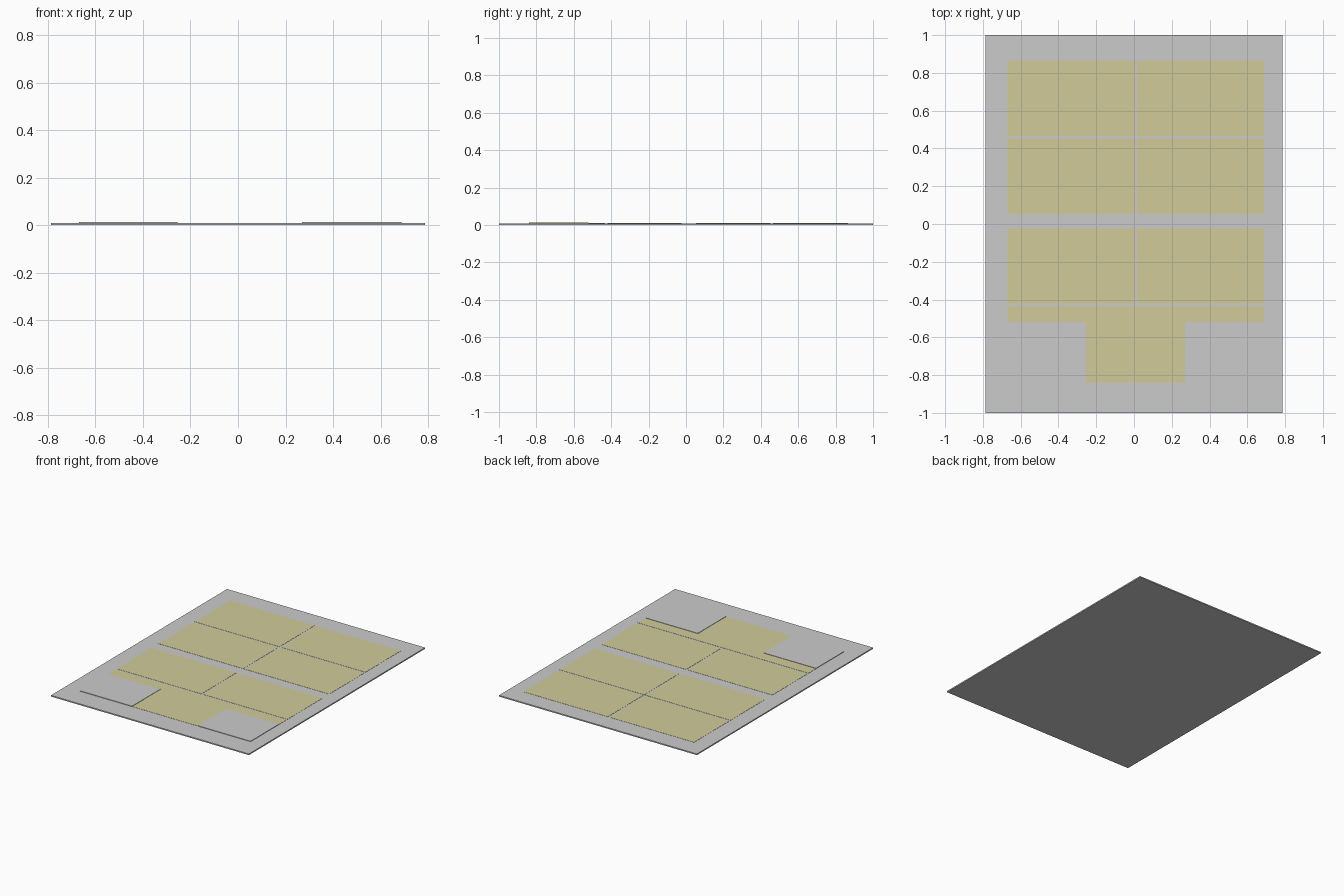
import bpy

if "Cube" in bpy.data.objects:
    bpy.data.objects.remove(bpy.data.objects["Cube"])

olive = bpy.data.materials.new("olive")
olive.diffuse_color = (0.64, 0.60, 0.32, 1)
olive.use_nodes = True
olive.node_tree.nodes["Principled BSDF"].inputs["Base Color"].default_value = olive.diffuse_color


def box(name, x0, x1, y0, y1, z0, z1, mat=None):
    bpy.ops.mesh.primitive_cube_add(
        size=1, location=((x0 + x1) / 2, (y0 + y1) / 2, (z0 + z1) / 2))
    ob = bpy.context.object
    ob.name = name
    ob.scale = (x1 - x0, y1 - y0, z1 - z0)
    bpy.ops.object.transform_apply(location=False, rotation=False, scale=True)
    if mat:
        ob.data.materials.append(mat)
    return ob


BASE, PANEL, PATCH = 0.0088, 0.0100, 0.0125
LEFT, RIGHT = -0.67, 0.688

# Ground slab
box("base_slab", -0.787, 0.787, -1, 1, 0, BASE)

# Three rows of paired panels, separated by thin gaps
rows = [("back", 0.465, 0.865), ("middle", 0.053, 0.452), ("front", -0.421, -0.024)]
for row, y0, y1 in rows:
    for side, x0, x1 in [("left", LEFT, 0.004), ("right", 0.016, RIGHT)]:
        box(f"{row}_panel_{side}", x0, x1, y0, y1, BASE, PANEL, olive)

# Full-width front strip with a grey patch laid over each front corner
box("entry_panel", LEFT, RIGHT, -0.84, -0.434, BASE, PANEL, olive)
for side, x0, x1 in [("left", LEFT, -0.254), ("right", 0.27, RIGHT)]:
    box(f"corner_patch_{side}", x0, x1, -0.84, -0.52, BASE, PATCH)
